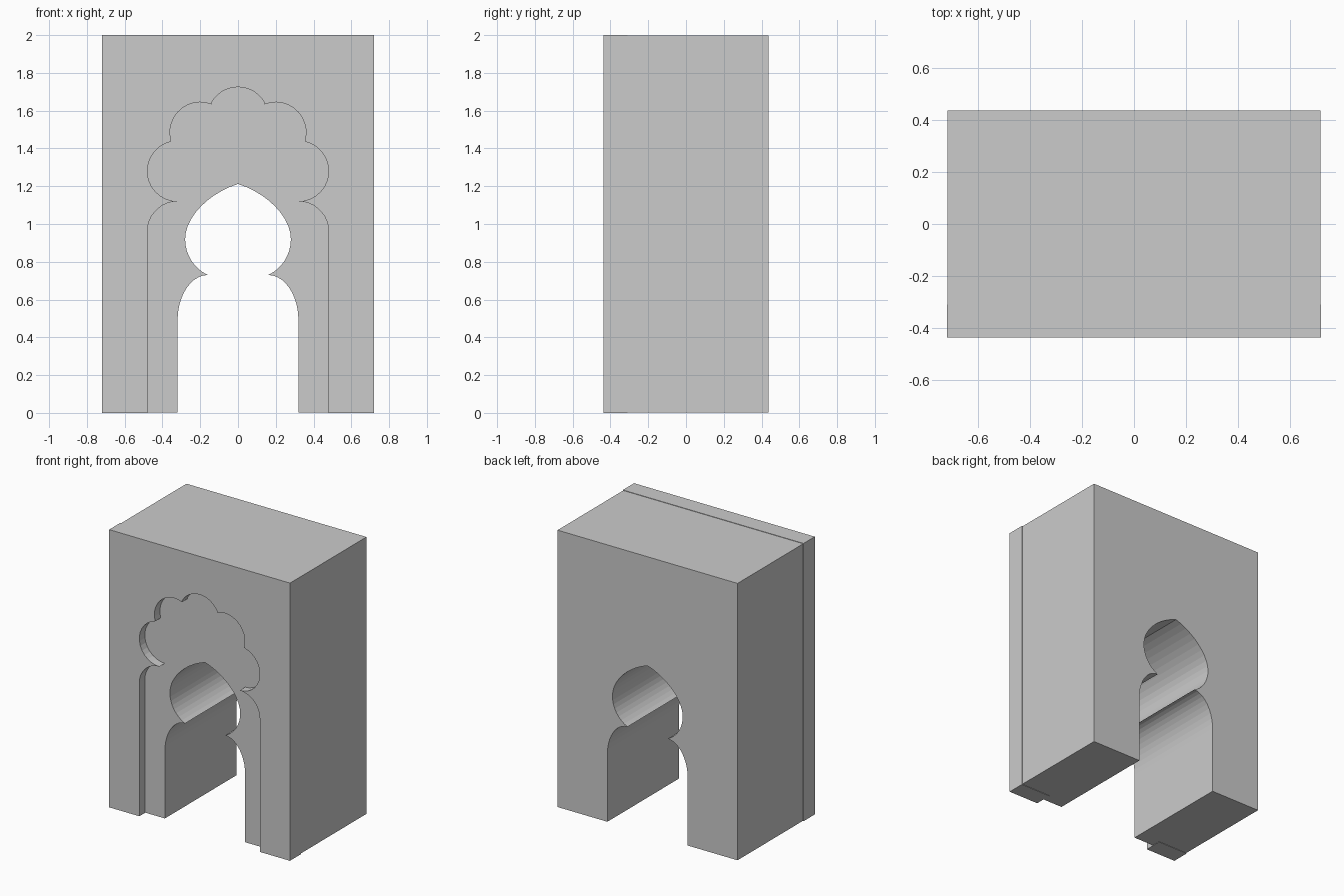
import bpy, bmesh
from math import cos, sin, radians
from mathutils import Vector
from mathutils.geometry import interpolate_bezier

if "Cube" in bpy.data.objects:
    bpy.data.objects.remove(bpy.data.objects["Cube"])


def arc(cx, cz, a0, a1, n, rx=0.16, rz=0.16):
    angles = [radians(a0 + (a1 - a0) * i / n) for i in range(n + 1)]
    return [(cx + rx * cos(a), cz + rz * sin(a)) for a in angles]


def bezier(n, *pts):
    return [(p.x, p.y) for p in interpolate_bezier(*[Vector(p) for p in pts], n)]


def arch_block(name, opening, half_w, y0, y1, z0, z1):
    """Extruded block with an opening; 'opening' is its right half, floor to apex."""
    half = []
    for p in [(opening[0][0], z0)] + opening:
        if not half or (Vector(p) - Vector(half[-1])).length > 1e-3:
            half.append(p)
    half[-1] = (0, half[-1][1])
    loop = half + [(-x, z) for x, z in reversed(half[:-1])]
    loop += [(-half_w, z0), (-half_w, z1), (half_w, z1), (half_w, z0)]
    bm = bmesh.new()
    face = bm.faces.new([bm.verts.new((x, y0, z)) for x, z in loop])
    ext = bmesh.ops.extrude_face_region(bm, geom=[face], use_keep_orig=True)
    verts = [g for g in ext["geom"] if isinstance(g, bmesh.types.BMVert)]
    bmesh.ops.translate(bm, verts=verts, vec=(0, y1 - y0, 0))
    bmesh.ops.recalc_face_normals(bm, faces=bm.faces)
    mesh = bpy.data.meshes.new(name)
    bm.to_mesh(mesh)
    bm.free()
    obj = bpy.data.objects.new(name, mesh)
    bpy.context.collection.objects.link(obj)
    return obj


# Pointed keyhole opening of the deep rear block
keyhole = (arc(0.16, 0.49, 0, 90, 10, 0.16, 0.24)
           + bezier(9, (0.16, 0.73), (0.235, 0.765), (0.28, 0.84), (0.28, 0.92))
           + bezier(11, (0.28, 0.92), (0.28, 1.04), (0.15, 1.165), (0, 1.212)))

# Scalloped opening of the front panel: springing curve plus lobes
scallop = (arc(0.32, 0.96, 0, 90, 9)
           + arc(0.32, 1.28, -90, 77, 14)
           + arc(0.2, 1.485, -16, 112, 11)
           + arc(0, 1.565, 29, 90, 6))

arch_block("rear_arch_block", keyhole, 0.717, -0.375, 0.4375, 0.003, 1.997)
arch_block("front_scalloped_panel", scallop, 0.72, -0.4375, -0.31, 0, 2)
